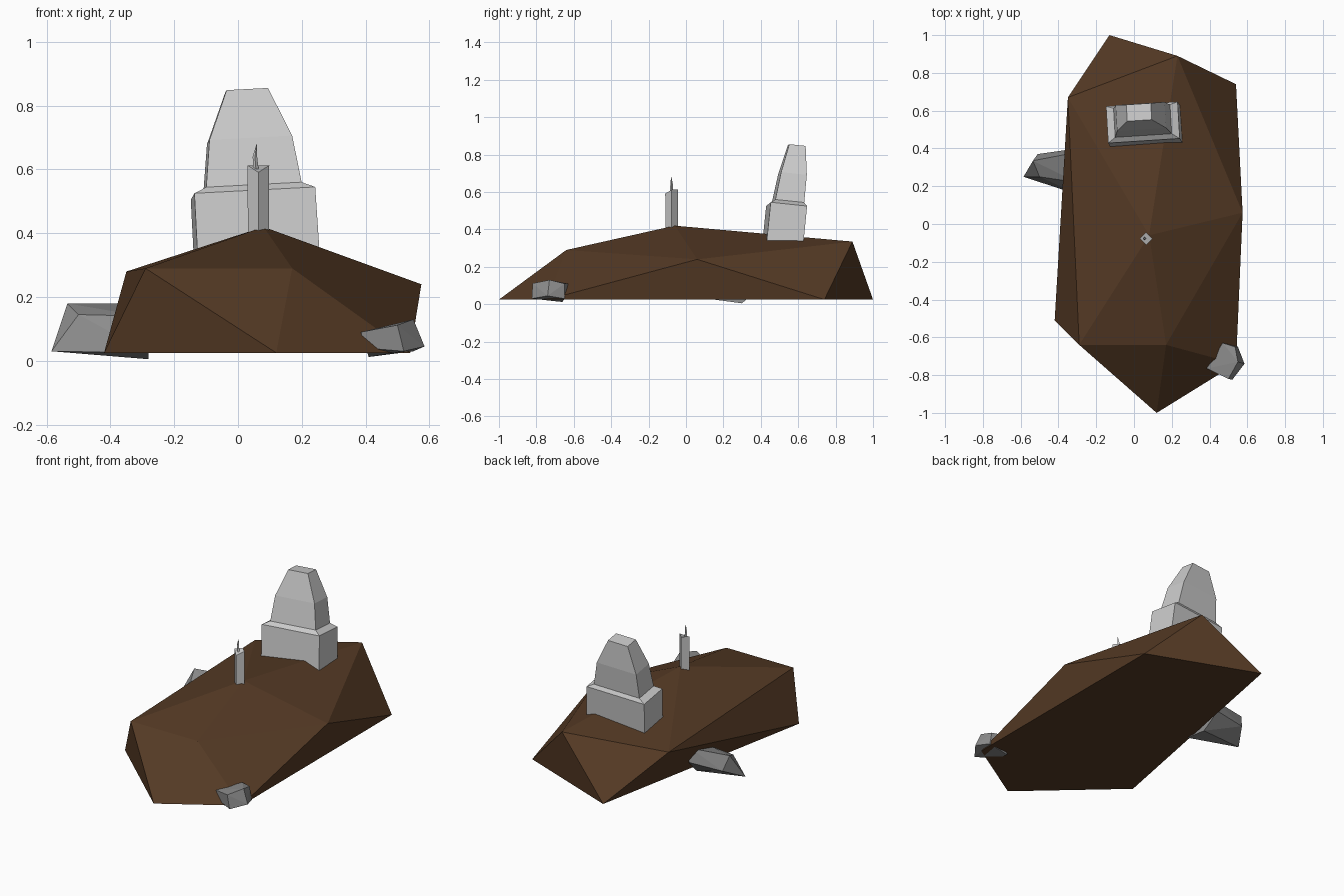
import bpy, bmesh
from math import radians
from mathutils import Matrix, Euler

if "Cube" in bpy.data.objects:
    bpy.data.objects.remove(bpy.data.objects["Cube"])


def material(name, rgb):
    m = bpy.data.materials.new(name)
    m.diffuse_color = (*rgb, 1)
    m.use_nodes = True
    m.node_tree.nodes["Principled BSDF"].inputs["Base Color"].default_value = m.diffuse_color
    return m


def finish(bm, name, mat=None):
    bmesh.ops.recalc_face_normals(bm, faces=bm.faces)
    me = bpy.data.meshes.new(name)
    bm.to_mesh(me)
    bm.free()
    ob = bpy.data.objects.new(name, me)
    bpy.context.collection.objects.link(ob)
    if mat:
        me.materials.append(mat)
    return ob


def hull(name, points, mat=None):
    """Chunky faceted solid around a few corner points."""
    bm = bmesh.new()
    for p in points:
        bm.verts.new(p)
    res = bmesh.ops.convex_hull(bm, input=bm.verts)
    loose = [v for v in bm.verts if not v.link_faces]
    bmesh.ops.delete(bm, geom=loose, context='VERTS')
    bmesh.ops.dissolve_limit(bm, angle_limit=radians(1),
                             verts=bm.verts, edges=bm.edges)
    return finish(bm, name, mat)


def loft(name, rings, matrix=Matrix(), mat=None):
    """Skin a stack of rings with equal point counts and cap both ends."""
    bm = bmesh.new()
    loops = [[bm.verts.new(p) for p in r] for r in rings]
    n = len(loops[0])
    for a, b in zip(loops, loops[1:]):
        for i in range(n):
            j = (i + 1) % n
            bm.faces.new((a[i], a[j], b[j], b[i]))
    bm.faces.new(loops[0][::-1])
    bm.faces.new(loops[-1])
    bm.transform(matrix)
    return finish(bm, name, mat)


soil = material("soil", (0.09, 0.042, 0.018))
dark_stone = material("dark_stone", (0.26, 0.26, 0.26))

# Earth mound: flat five-sided base, six upper corners
hull("earth_mound", [
    (0.12, -1.0, 0.025), (0.54, -0.74, 0.025), (0.54, 0.74, 0.025),
    (-0.13, 1.0, 0.025), (-0.42, -0.51, 0.025),
    (-0.29, -0.64, 0.29), (0.17, -0.64, 0.29), (0.08, -0.06, 0.42),
    (0.575, 0.06, 0.24), (0.23, 0.89, 0.335), (-0.35, 0.67, 0.28)], soil)

# Headstone: plinth, sloped ledge and tapered slab, leaning back
# each row: height, half width, front y, back y
profile = [(-0.27, 0.192, -0.098, 0.098), (0.0, 0.19, -0.098, 0.098),
           (0.02, 0.15, -0.072, 0.083), (0.17, 0.13, -0.055, 0.083),
           (0.327, 0.065, -0.023, 0.065)]
rings = [[(-w, f, z), (w, f, z), (w, b, z), (-w, b, z)] for z, w, f, b in profile]
lean = Euler((radians(-6), radians(-3), radians(3.7))).to_matrix().to_4x4()
loft("headstone", rings, Matrix.Translation((0.047, 0.538, 0.525)) @ lean)


# Candle: square wax column with a dipped front corner, bent wick
def diamond(x, y, r, z, dip=0):
    return [(x, y - r, z - dip), (x + r, y, z), (x, y + r, z), (x - r, y, z)]


loft("candle", [diamond(0.064, -0.077, 0.033, 0.38),
                diamond(0.064, -0.077, 0.034, 0.613, 0.022)])
loft("candle_wick", [diamond(0.057, -0.077, 0.009, 0.59),
                     diamond(0.053, -0.077, 0.007, 0.64),
                     diamond(0.059, -0.079, 0.001, 0.68)])

# Loose rocks at the edge of the mound
hull("left_rock", [
    (-0.535, 0.335, 0.18), (-0.30, 0.38, 0.18), (-0.50, 0.25, 0.145),
    (-0.30, 0.22, 0.14), (-0.585, 0.25, 0.03), (-0.28, 0.15, 0.025),
    (-0.28, 0.30, 0.005), (-0.51, 0.37, 0.09), (-0.30, 0.40, 0.10)], dark_stone)
hull("right_rock", [
    (0.385, -0.765, 0.09), (0.50, -0.82, 0.112), (0.55, -0.73, 0.13),
    (0.535, -0.65, 0.11), (0.47, -0.63, 0.11), (0.40, -0.77, 0.04),
    (0.52, -0.825, 0.03), (0.585, -0.74, 0.045), (0.55, -0.65, 0.03),
    (0.41, -0.66, 0.012)], dark_stone)
